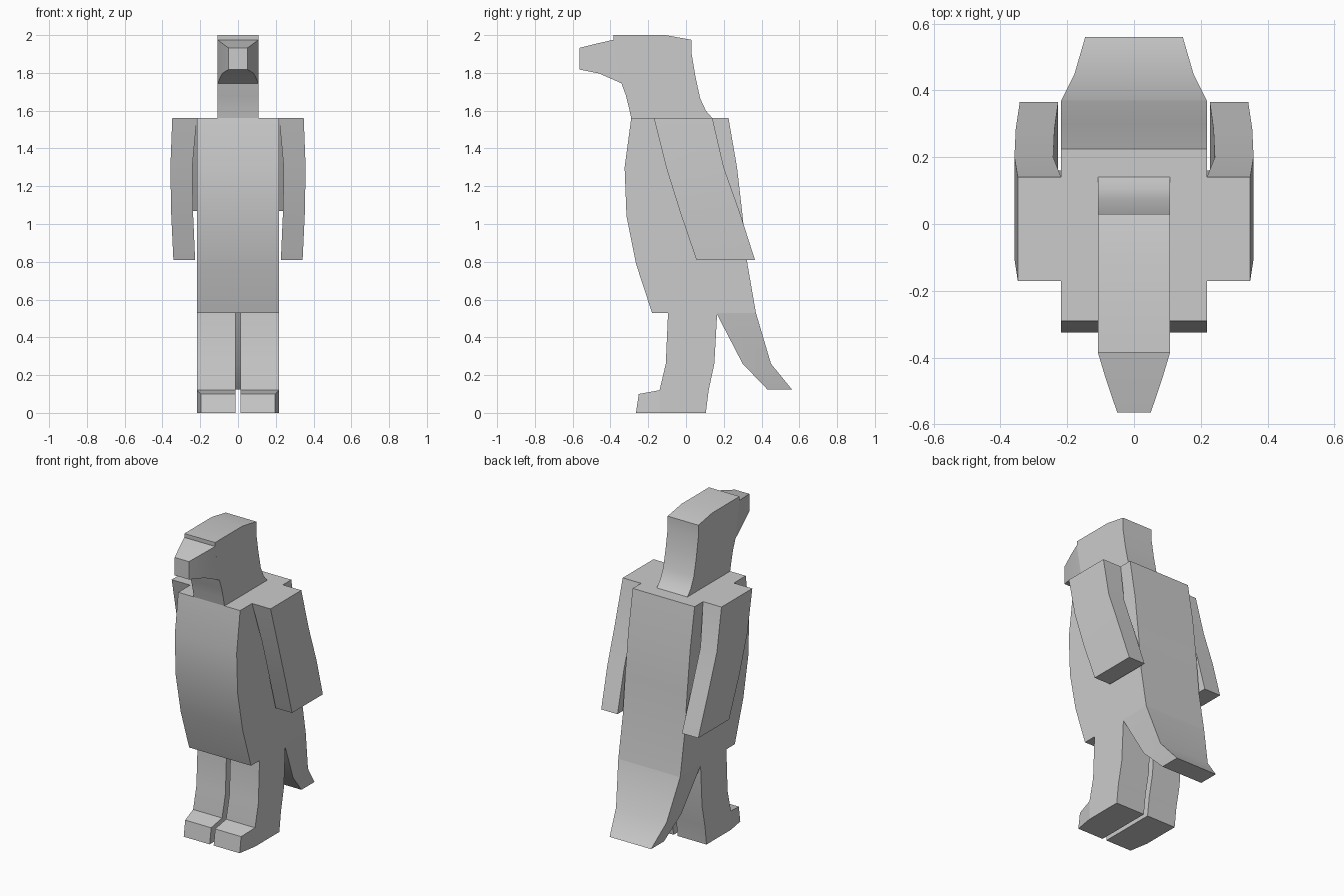
import bpy, bmesh

if "Cube" in bpy.data.objects:
    bpy.data.objects.remove(bpy.data.objects["Cube"])


def loft(name, rows, mirrored=False):
    """Skin box sections; each row is (front y, z, back y, z, x min, x max)."""
    bm = bmesh.new()
    rings = [[bm.verts.new(p) for p in
              ((a, yf, zf), (b, yf, zf), (b, yb, zb), (a, yb, zb))]
             for yf, zf, yb, zb, a, b in rows]
    bm.faces.new(rings[0])
    bm.faces.new(rings[-1])
    for r, s in zip(rings, rings[1:]):
        for i in range(4):
            j = (i + 1) % 4
            bm.faces.new((r[i], r[j], s[j], s[i]))
    bmesh.ops.recalc_face_normals(bm, faces=bm.faces)
    me = bpy.data.meshes.new(name)
    bm.to_mesh(me)
    bm.free()
    ob = bpy.data.objects.new(name, me)
    bpy.context.collection.objects.link(ob)
    if mirrored:
        ob.modifiers.new("mirror", 'MIRROR').use_mirror_merge = False
    bpy.ops.object.select_all(action='DESELECT')
    ob.select_set(True)
    bpy.context.view_layer.objects.active = ob
    bpy.ops.object.shade_smooth_by_angle(angle=0.52)
    return ob


def level(z, front, back, x0, x1):
    return (front, z, back, z, x0, x1)


# Torso
B = 0.218
loft("body", [level(1.56, -.29, .225, -B, B), level(1.30, -.325, .27, -B, B),
              level(1.04, -.315, .30, -B, B), level(.79, -.265, .325, -B, B),
              level(.53, -.18, .37, -B, B)])

# Tail continues the back downwards
loft("tail", [level(.53, .16, .37, -B, B), level(.26, .30, .45, -.178, .178),
              level(.125, .43, .56, -.146, .146)])

# Neck and head
H = 0.108
loft("head", [level(1.56, -.29, .14, -H, H),
              (-.302, 1.615, .105, 1.60, -H, H),
              (-.318, 1.68, .075, 1.665, -H, H),
              (-.342, 1.745, .05, 1.78, -H, H),
              (-.372, 1.90, .03, 1.90, -H, H),
              (-.385, 1.975, .03, 1.975, -H, H),
              (-.385, 2.0, -.11, 2.0, -H, H)])

# Beak, tapering forwards
loft("beak", [(-.385, 1.975, -.342, 1.745, -H, H),
              (-.465, 1.957, -.46, 1.797, -.084, .084),
              (-.565, 1.932, -.565, 1.818, -.05, .05)])

# Wings hanging from the shoulders
loft("wings", [level(1.56, -.17, .14, .218, .348),
               level(1.30, -.105, .20, .242, .358),
               level(1.06, -.03, .285, .238, .354),
               level(.81, .055, .365, .227, .342)], True)

# Webs joining wings to the torso
loft("wing_webs", [level(1.56, -.17, .14, .20, .22),
                   level(1.30, -.05, .15, .20, .245),
                   level(1.07, .08, .16, .20, .24)], True)

# Legs with toes
loft("legs", [level(.53, -.095, .165, .014, B), level(.26, -.107, .15, .014, B),
              level(.12, -.14, .12, .014, B), level(0, -.14, .105, .014, B)], True)
loft("toes", [(-.14, .12, -.14, 0, .014, B),
              (-.25, .10, -.265, 0, .014, .197)], True)
